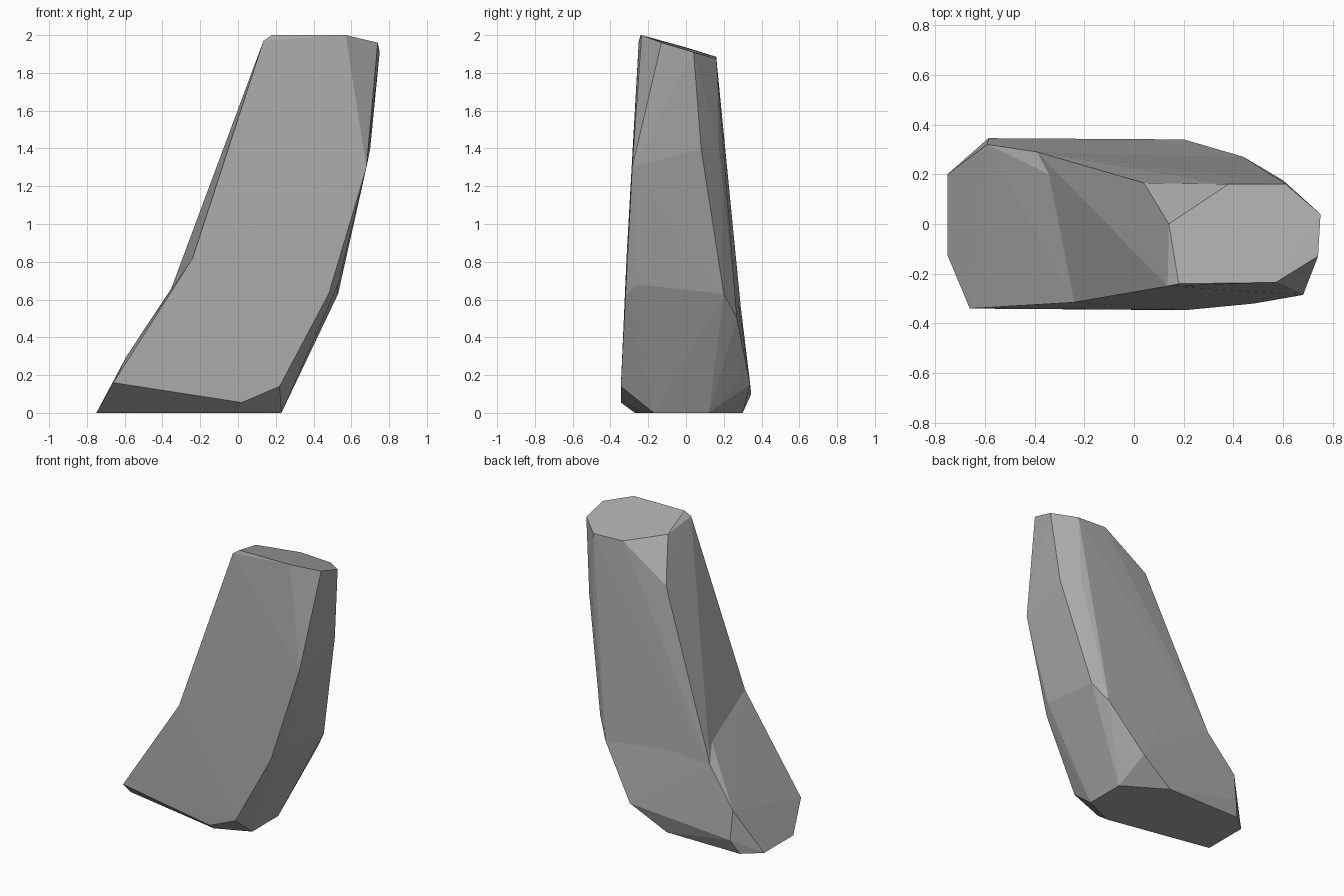
import bpy
import bmesh

# Remove the default cube only
default_cube = bpy.data.objects.get("Cube")
if default_cube:
    bpy.data.objects.remove(default_cube, do_unlink=True)


def make_material(name, colour):
    material = bpy.data.materials.new(name)
    material.use_nodes = True
    material.diffuse_color = colour
    shader = material.node_tree.nodes["Principled BSDF"]
    shader.inputs["Base Color"].default_value = colour
    shader.inputs["Roughness"].default_value = 0.9
    return material


def convex_stone(name, *rings):
    """Wrap the corner rings of one stone section in flat facets."""
    bm = bmesh.new()
    for ring in rings:
        for corner in ring:
            bm.verts.new(corner)
    hull = bmesh.ops.convex_hull(bm, input=bm.verts)
    unused = set(hull["geom_interior"]) | set(hull["geom_unused"])
    loose = [item for item in unused if isinstance(item, bmesh.types.BMVert)]
    bmesh.ops.delete(bm, geom=loose, context="VERTS")
    bmesh.ops.recalc_face_normals(bm, faces=bm.faces)
    mesh = bpy.data.meshes.new(name)
    bm.to_mesh(mesh)
    bm.free()
    stone = bpy.data.objects.new(name, mesh)
    bpy.context.collection.objects.link(stone)
    mesh.materials.append(stone_grey)
    return stone


stone_grey = make_material("stone grey", (0.4, 0.4, 0.4, 1))

# Flat underside
underside = [(-.75, -.125, 0), (0, -.27, 0), (.23, -.17, 0), (.23, .12, 0),
             (-.06, .3, 0), (-.63, .3, 0), (-.75, .2, 0)]

# Widest ring, just above the undercut
foot = [(-.66, -.34, .16), (.02, -.345, .055), (.22, -.345, .14),
        (.24, .29, .17), (.2, .34, .15), (-.585, .345, .1), (-.59, .32, .3)]

# Bend where the stone turns upward, with the small ledge behind
waist = [(-.24, -.315, .82), (.48, -.32, .63), (.53, -.25, .68),
         (.53, .2, .63), (.44, .27, .5), (-.39, .29, .56),
         (-.15, .25, .77), (-.24, .15, .83)]

# Corners of the leaning shaft
shaft = [(.68, -.285, 1.3), (.7, .08, 1.4), (.6, .175, 1.4),
         (-.08, .205, 1.23), (.04, .165, 1.66), (.01, -.05, 1.5)]

# Sloping top facet
crown = [(.135, -.25, 1.97), (.18, -.24, 2), (.57, -.235, 2),
         (.74, -.13, 1.96), (.75, .04, 1.91), (.61, .16, 1.875),
         (.38, .16, 1.885), (.14, 0, 1.935)]

rock = convex_stone("leaning_rock", underside, foot, waist)
upper_rock = convex_stone("upper_rock", waist, shaft, crown)

# Fuse the two sections into one closed rock
fuse = rock.modifiers.new("fuse sections", "BOOLEAN")
fuse.operation = "UNION"
fuse.solver = "EXACT"
fuse.object = upper_rock
bpy.context.view_layer.objects.active = rock
bpy.ops.object.modifier_apply(modifier=fuse.name)
bpy.data.objects.remove(upper_rock, do_unlink=True)

# Keep every facet flat
for face in rock.data.polygons:
    face.use_smooth = False
